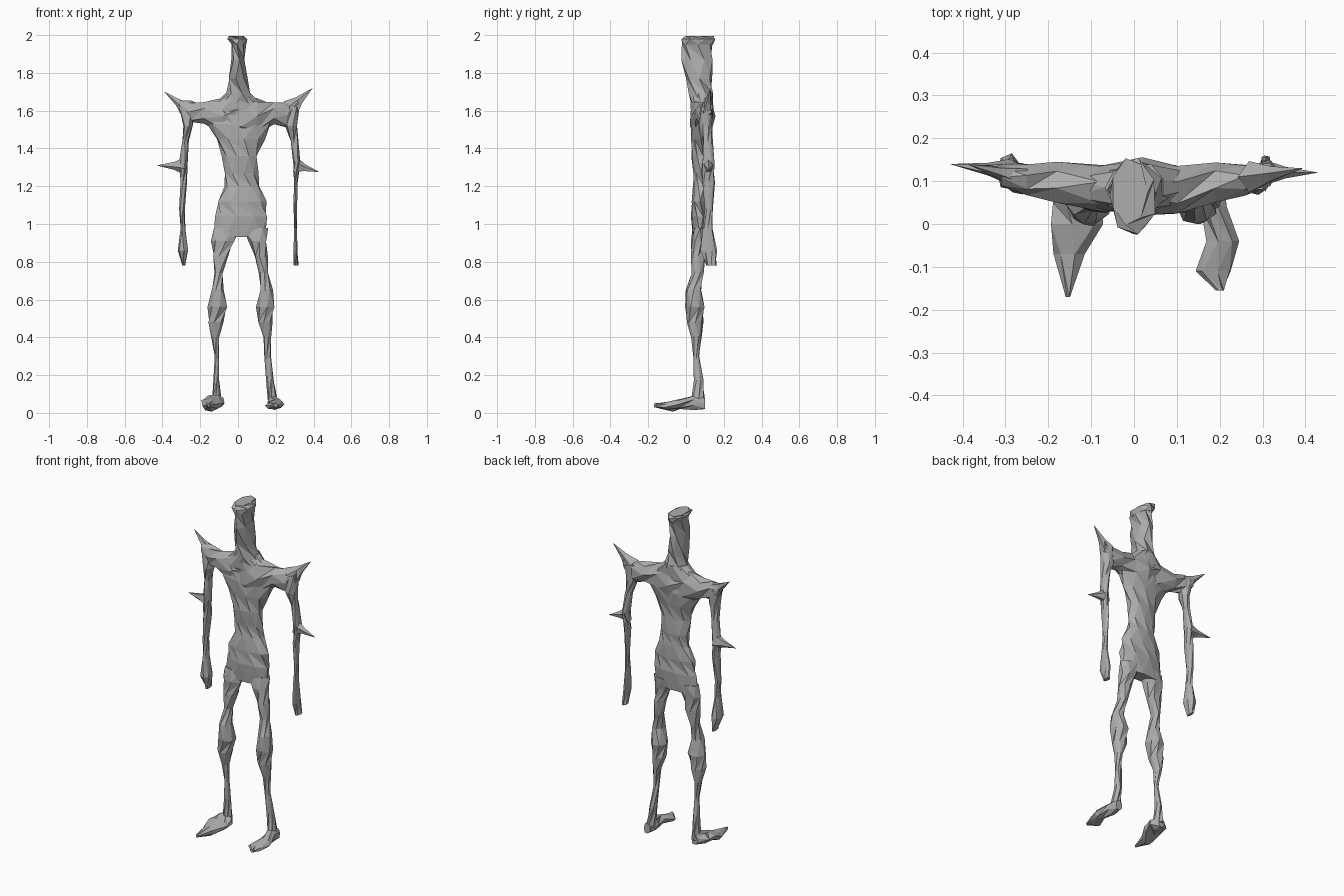
import bpy
import bmesh
import math
import random
from mathutils import Vector

random.seed(4)

default_cube = bpy.data.objects.get("Cube")
if default_cube:
    bpy.data.objects.remove(default_cube, do_unlink=True)

grey = bpy.data.materials.new("stone grey")
grey.use_nodes = True
colour = (0.42, 0.42, 0.42, 1)
grey.diffuse_color = colour
grey.node_tree.nodes["Principled BSDF"].inputs["Base Color"].default_value = colour


def loft(name, axis, rows, sides=7, rough=0.12):
    """Skin rough rings; each row is (position, low, high, low, high)."""
    mesh_builder = bmesh.new()
    rings = []
    for index, (position, a_low, a_high, b_low, b_high) in enumerate(rows):
        ring = []
        for side in range(sides):
            angle = math.tau * (side + 0.5 * (index % 2)) / sides
            reach = 1.06 + random.uniform(-rough, rough)
            a = (a_low + a_high + (a_high - a_low) * reach * math.cos(angle)) / 2
            b = (b_low + b_high + (b_high - b_low) * reach * math.sin(angle)) / 2
            point = {"x": (position, a, b), "y": (a, position, b), "z": (a, b, position)}[axis]
            ring.append(mesh_builder.verts.new(point))
        rings.append(ring)
    # triangulated facets between neighbouring rings
    for index, (lower, upper) in enumerate(zip(rings, rings[1:])):
        for side in range(sides):
            following = (side + 1) % sides
            if index % 2:
                triangles = ((lower[side], upper[side], upper[side - 1]),
                             (lower[side], lower[following], upper[side]))
            else:
                triangles = ((lower[side], lower[following], upper[side]),
                             (lower[following], upper[following], upper[side]))
            for triangle in triangles:
                mesh_builder.faces.new(triangle)
    mesh_builder.faces.new(rings[0])
    mesh_builder.faces.new(rings[-1])
    finish(name, mesh_builder)


def spike(name, base, tip, size):
    """Thin thorn from a flattened base outline to a point."""
    mesh_builder = bmesh.new()
    base, tip = Vector(base), Vector(tip)
    across = (tip - base).cross(Vector((0, 1, 0))).normalized()
    middle = base.lerp(tip, 0.4)
    loops = []
    for centre, scale in ((base, 1), (middle, 0.45)):
        loops.append([mesh_builder.verts.new(centre + across * size * scale * math.cos(angle)
                      + Vector((0, size * 0.7 * scale * math.sin(angle), 0)))
                      for angle in (math.tau * side / 5 for side in range(5))])
    point = mesh_builder.verts.new(tip)
    for side in range(5):
        following = (side + 1) % 5
        mesh_builder.faces.new((loops[0][side], loops[0][following],
                                loops[1][following], loops[1][side]))
        mesh_builder.faces.new((loops[1][side], loops[1][following], point))
    mesh_builder.faces.new(loops[0])
    finish(name, mesh_builder)


def finish(name, mesh_builder):
    bmesh.ops.recalc_face_normals(mesh_builder, faces=mesh_builder.faces)
    mesh = bpy.data.meshes.new(name)
    mesh_builder.to_mesh(mesh)
    mesh_builder.free()
    mesh.materials.append(grey)
    bpy.context.collection.objects.link(bpy.data.objects.new(name, mesh))


# Trunk: hips, narrow waist, ribs
loft("torso", "z", [
    (.93, -.13, .14, .04, .11),
    (1.04, -.12, .15, .03, .12),
    (1.12, -.1, .14, .03, .12),
    (1.2, -.07, .11, .04, .12),
    (1.27, -.07, .1, .04, .12),
    (1.36, -.08, .1, .03, .12),
    (1.45, -.11, .13, .03, .13),
    (1.53, -.16, .17, .03, .14),
    (1.61, -.14, .15, .03, .14),
    (1.69, -.06, .07, .03, .14),
], sides=9, rough=.06)

# Neck with a flared, slanted flat crown
loft("neck", "z", [
    (1.62, -.11, .11, .03, .14),
    (1.69, -.06, .07, .02, .14),
    (1.77, -.05, .05, 0, .14),
    (1.87, -.035, .035, -.02, .14),
    (1.955, -.035, .04, -.02, .14),
], rough=.06)
loft("crown", "z", [
    (1.95, -.035, .04, -.02, .14),
    (1.98, -.055, .05, -.02, .15),
    (1.995, -.05, .03, 0, .15),
], rough=.04)

# Shoulder yoke
loft("shoulders", "x", [
    (-.31, .09, .14, 1.59, 1.65),
    (-.25, .07, .14, 1.54, 1.65),
    (-.18, .05, .14, 1.53, 1.64),
    (-.08, .03, .14, 1.48, 1.66),
    (.02, .02, .15, 1.46, 1.68),
    (.1, .03, .14, 1.48, 1.66),
    (.19, .05, .14, 1.53, 1.64),
    (.26, .07, .14, 1.51, 1.64),
    (.32, .09, .14, 1.58, 1.66),
], rough=.06)

# Legs: height, right span, left span, shared depth
legs = [
    (.98, -.13, .01, .03, .15, .04, .11),
    (.91, -.14, -.02, .06, .15, .03, .1),
    (.83, -.13, -.05, .09, .155, .03, .1),
    (.74, -.125, -.08, .11, .16, .03, .09),
    (.65, -.14, -.08, .12, .18, 0, .08),
    (.56, -.155, -.06, .1, .19, 0, .1),
    (.48, -.155, -.08, .11, .18, .01, .09),
    (.4, -.14, -.1, .135, .175, .03, .08),
    (.3, -.125, -.1, .14, .175, .04, .07),
    (.17, -.13, -.1, .15, .19, .04, .09),
    (.06, -.14, -.09, .16, .21, .03, .1),
]
loft("right_leg", "z", [(z, a, b, y, w) for z, a, b, c, d, y, w in legs])
loft("left_leg", "z", [(z, c, d, y, w) for z, a, b, c, d, y, w in legs])

# Arms: height, right span, left span, shared depth
arms = [
    (1.62, -.31, -.23, .25, .32, .08, .14),
    (1.52, -.29, -.24, .25, .315, .07, .14),
    (1.44, -.295, -.26, .28, .32, .09, .14),
    (1.32, -.31, -.265, .295, .33, .09, .15),
    (1.22, -.305, -.27, .295, .315, .09, .15),
    (1.08, -.31, -.28, .295, .312, .1, .14),
    (.97, -.305, -.28, .298, .312, .09, .14),
    (.86, -.32, -.265, .295, .315, .08, .16),
    (.78, -.295, -.28, .295, .32, .11, .16),
]
loft("right_arm", "z", [(z, a, b, y, w) for z, a, b, c, d, y, w in arms])
loft("left_arm", "z", [(z, c, d, y, w) for z, a, b, c, d, y, w in arms])

# Thorns on shoulders and elbows
spike("right_shoulder_thorn", (-.27, .11, 1.61), (-.39, .14, 1.7), .045)
spike("left_shoulder_thorn", (.28, .11, 1.61), (.395, .13, 1.72), .055)
spike("right_elbow_thorn", (-.28, .12, 1.31), (-.43, .14, 1.31), .05)
spike("left_elbow_thorn", (.3, .12, 1.31), (.43, .12, 1.275), .045)

# Feet: heel to pointed toe
loft("right_foot", "y", [
    (.09, -.14, -.1, .03, .09),
    (.05, -.18, -.07, .03, .1),
    (0, -.19, -.07, .03, .08),
    (-.07, -.185, -.11, .01, .06),
    (-.17, -.16, -.15, .03, .05),
])
loft("left_foot", "y", [
    (.1, .17, .21, .02, .08),
    (.04, .16, .22, .02, .09),
    (-.04, .17, .24, .02, .07),
    (-.11, .145, .225, .02, .055),
    (-.155, .19, .21, .03, .05),
])
